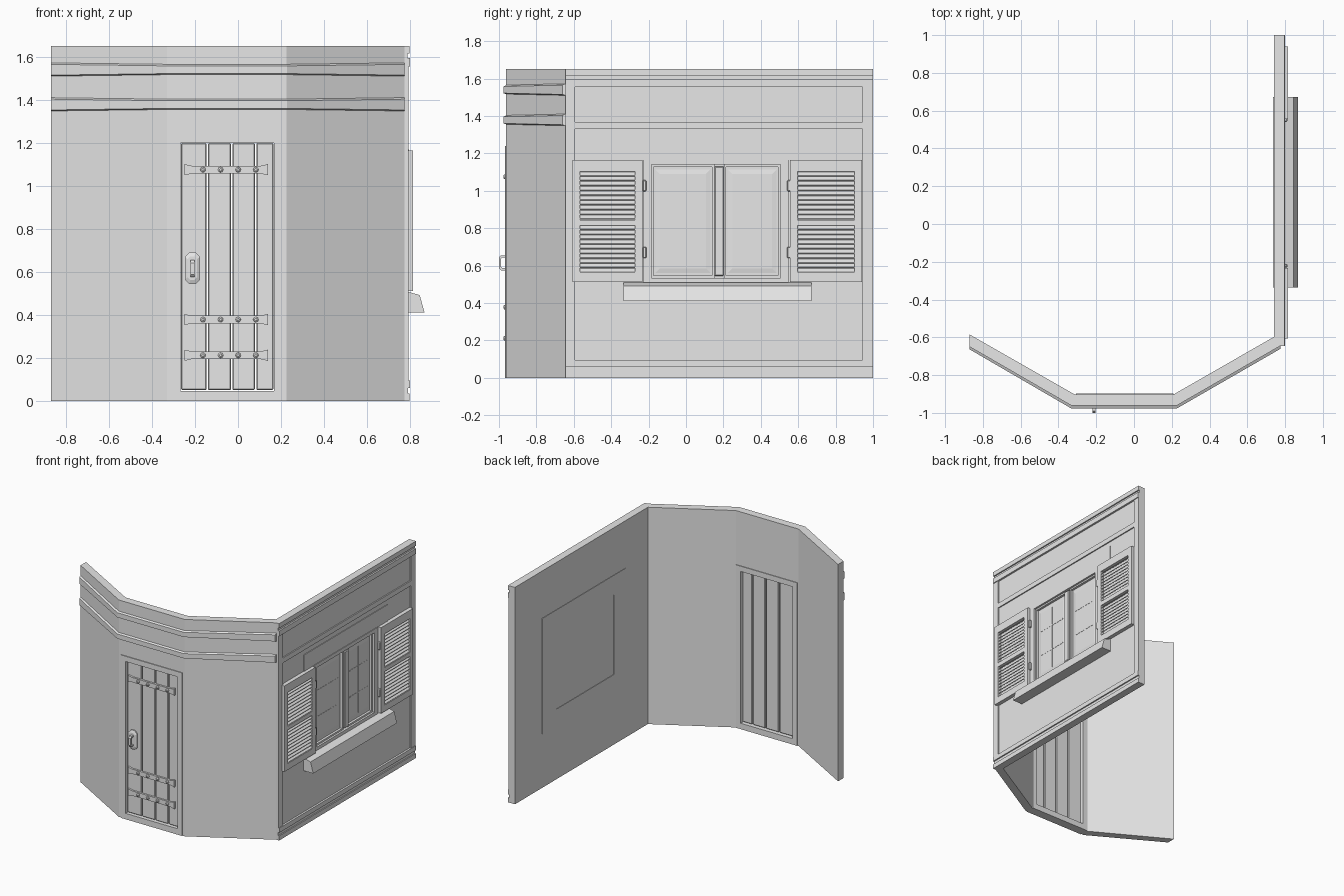
import bpy, bmesh, math

if "Cube" in bpy.data.objects:
    bpy.data.objects.remove(bpy.data.objects["Cube"])

mat = bpy.data.materials.new("plaster_grey")
mat.diffuse_color = (0.8, 0.8, 0.8, 1)
mat.use_nodes = True
mat.node_tree.nodes["Principled BSDF"].inputs["Base Color"].default_value = mat.diffuse_color


def finish(name, bm):
    bmesh.ops.recalc_face_normals(bm, faces=bm.faces)
    me = bpy.data.meshes.new(name)
    bm.to_mesh(me)
    bm.free()
    me.materials.append(mat)
    ob = bpy.data.objects.new(name, me)
    bpy.context.collection.objects.link(ob)
    return ob


def loft(name, loops):
    """Join equal-length closed point loops and cap both ends."""
    bm = bmesh.new()
    rows = [[bm.verts.new(p) for p in lp] for lp in loops]
    n = len(rows[0])
    for a, b in zip(rows, rows[1:]):
        for i in range(n):
            j = (i + 1) % n
            bm.faces.new((a[i], a[j], b[j], b[i]))
    bm.faces.new(rows[0])
    bm.faces.new(rows[-1])
    return finish(name, bm)


def box(name, x, y, z, bevel=0):
    ob = loft(name, [[(x[0], y[0], h), (x[1], y[0], h), (x[1], y[1], h), (x[0], y[1], h)] for h in z])
    if bevel:
        m = ob.modifiers.new("bevel", 'BEVEL')
        m.width = bevel
        m.segments = 1
    return ob


def cut(ob, x, y, z):
    """Cut a box-shaped opening."""
    c = box("cutter", x, y, z)
    c.hide_render = True
    m = ob.modifiers.new("opening", 'BOOLEAN')
    m.operation = 'DIFFERENCE'
    m.solver = 'EXACT'
    m.object = c
    bpy.context.view_layer.objects.active = ob
    bpy.ops.object.modifier_apply(modifier=m.name)
    bpy.data.objects.remove(c)


def ring(name, side, outer, inner, d):
    """Rectangular frame; rects are (u0, u1, z0, z1), d is the depth range."""
    def pts(r, k):
        uv = [(r[0], r[2]), (r[1], r[2]), (r[1], r[3]), (r[0], r[3])]
        return [(k, u, v) if side else (u, k, v) for u, v in uv]
    bm = bmesh.new()
    rows = [[bm.verts.new(p) for p in pts(r, k)]
            for r, k in ((outer, d[0]), (outer, d[1]), (inner, d[1]), (inner, d[0]))]
    for s in range(4):
        a, b = rows[s], rows[(s + 1) % 4]
        for i in range(4):
            j = (i + 1) % 4
            bm.faces.new((a[i], a[j], b[j], b[i]))
    return finish(name, bm)


# ---- angled entrance wall with door opening
outer = [(-0.87, -0.65), (-0.33, -0.962), (0.225, -0.962), (0.775, -0.645)]
inner = [(-0.87, -0.585), (-0.315, -0.902), (0.21, -0.902), (0.745, -0.595)]
wall = loft("entrance_wall", [[(*o, 0), (*i, 0), (*i, 1.65), (*o, 1.65)] for o, i in zip(outer, inner)])
cut(wall, (-0.27, 0.17), (-1.1, -0.8), (0.04, 1.2))

# ---- two cornice bands that swell towards their ends
front = [(-0.87, -0.664), (-0.333, -0.976), (0.228, -0.976), (0.775, -0.661)]
for k, zc in enumerate((1.38, 1.542)):
    secs = []
    for o, f, h in zip(outer, front, (0.035, 0.028, 0.028, 0.035)):
        back = (o[0], o[1] + 0.01)
        secs.append([(*back, zc - h), (*f, zc - h + 0.008), (*f, zc + h - 0.012), (*back, zc + h)])
    loft(f"cornice_band_{k}", secs)

# ---- door frame, planks and straps
ring("door_frame", False, (-0.308, 0.208, 0, 1.24), (-0.268, 0.168, 0.045, 1.2), (-0.968, -0.897))
edges = [-0.268, -0.143, -0.029, 0.082, 0.168]
for k in range(4):
    box(f"door_plank_{k}", (edges[k] + 0.003, edges[k + 1] - 0.003), (-0.953, -0.916), (0.05, 1.199), 0.005)
for k, zc in enumerate((0.212, 0.378, 1.075)):
    outline = [(-0.25, 0.026), (-0.215, 0.018), (0.105, 0.018), (0.14, 0.026)]
    outline += [(x, -z) for x, z in reversed(outline)]
    loft(f"door_strap_{k}", [[(x, y, zc + z) for x, z in outline] for y in (-0.95, -0.967)])
    for i in range(4):
        cx = -0.163 + i * 0.082
        loft(f"strap_bolt_{k}_{i}", [[(cx + r * math.cos(a * math.pi / 4), y, zc + r * math.sin(a * math.pi / 4))
             for a in range(8)] for y, r in ((-0.965, 0.013), (-0.972, 0.012), (-0.976, 0.006))])

# ---- door handle on an eight-sided plate
def octagon(hw, hh, c, y):
    q = [(hw, hh - c), (hw - c, hh), (c - hw, hh), (-hw, hh - c),
         (-hw, c - hh), (c - hw, -hh), (hw - c, -hh), (hw, c - hh)]
    return [(-0.212 + u, y, 0.617 + v) for u, v in q]

loft("handle_plate", [octagon(0.035, 0.073, 0.02, -0.95), octagon(0.035, 0.073, 0.02, -0.962),
                      octagon(0.022, 0.055, 0.013, -0.969)])
prof = [(-0.965, 0.575), (-0.99, 0.575), (-1.0, 0.587), (-1.0, 0.642), (-0.99, 0.655), (-0.965, 0.655),
        (-0.965, 0.643), (-0.983, 0.643), (-0.99, 0.636), (-0.99, 0.594), (-0.983, 0.587), (-0.965, 0.587)]
loft("handle_grip", [[(x, y, z) for y, z in prof] for x in (-0.221, -0.203)])

# ---- side wall with window recess
side = box("side_wall", (0.74, 0.785), (-0.645, 1.0), (0, 1.65))
cut(side, (0.762, 0.9), (-0.185, 0.505), (0.535, 1.14))

# ---- side wall trim: corner posts and horizontal mouldings
for name, y in (("corner_post_front", (-0.645, -0.593)), ("corner_post_back", (0.945, 1.0))):
    box(name, (0.78, 0.794), y, (0.095, 1.555))
for k, (z0, z1, x) in enumerate(((0, 0.035, 0.798), (0.035, 0.06, 0.79), (0.06, 0.095, 0.8),
                                 (1.33, 1.368, 0.794), (1.555, 1.595, 0.8), (1.595, 1.615, 0.788),
                                 (1.615, 1.65, 0.798))):
    box(f"wall_moulding_{k}", (0.78, x), (-0.645, 1.0), (z0, z1))

# ---- window surround, lintel, sill
box("window_lintel", (0.78, 0.79), (-0.335, 0.672), (1.165, 1.29))
ring("window_inner_trim", True, (-0.335, 0.672, 0.41, 1.29), (-0.185, 0.505, 0.535, 1.14), (0.737, 0.75))
ring("window_frame", True, (-0.23, 0.547, 0.51, 1.168), (-0.185, 0.505, 0.535, 1.14), (0.78, 0.795))
loft("window_sill", [[(0.78, y, 0.41), (0.868, y, 0.41), (0.845, y, 0.492), (0.78, y, 0.51)]
                     for y in (-0.335, 0.672)])

# ---- sashes: rim, bevelled rim and thin glazing bars, plus the centre post
for k, (a, b) in enumerate(((-0.185, 0.152), (0.203, 0.505))):
    ring(f"sash_rim_{k}", True, (a, b, 0.535, 1.14), (a + 0.012, b - 0.012, 0.548, 1.128), (0.76, 0.78))
    loft(f"sash_pane_{k}", [[(x, a + e, 0.54 + e), (x, b - e, 0.54 + e), (x, b - e, 1.135 - e), (x, a + e, 1.135 - e)]
                            for x, e in ((0.76, 0.01), (0.766, 0.045))])
    m = (a + b) / 2
    for i, z in enumerate((0.74, 0.94)):
        box(f"glazing_bar_{k}_{i}", (0.764, 0.7675), (a + 0.045, b - 0.045), (z - 0.004, z + 0.004))
    box(f"glazing_upright_{k}", (0.764, 0.7675), (m - 0.004, m + 0.004), (0.585, 1.09))
box("window_centre_post", (0.76, 0.792), (0.152, 0.203), (0.545, 1.13), 0.005)

# ---- louvred shutters
for n, (a, b) in (("front", (-0.606, -0.232)), ("back", (0.557, 0.941))):
    p, q = a + 0.04, b - 0.04
    sh = box(f"shutter_{n}", (0.784, 0.815), (a, b), (0.512, 1.165))
    for z0, z1 in ((0.56, 0.815), (0.845, 1.102)):
        cut(sh, (0.79, 0.9), (p, q), (z0, z1))
        step = (z1 - z0) / 10
        for i in range(10):
            z = z0 + i * step
            loft(f"louvre_{n}_{int(z0 * 100)}_{i}",
                 [[(0.789, y, z + step * 0.75), (0.811, y, z + 0.001), (0.813, y, z + 0.006),
                   (0.789, y, z + step)] for y in (p, q)])

# ---- hinges
for n, y in (("front", -0.221), ("back", 0.55)):
    for i, z in enumerate((0.67, 1.027)):
        box(f"hinge_{n}_{i}", (0.79, 0.812), (y - 0.009, y + 0.009), (z - 0.03, z + 0.03), 0.004)
